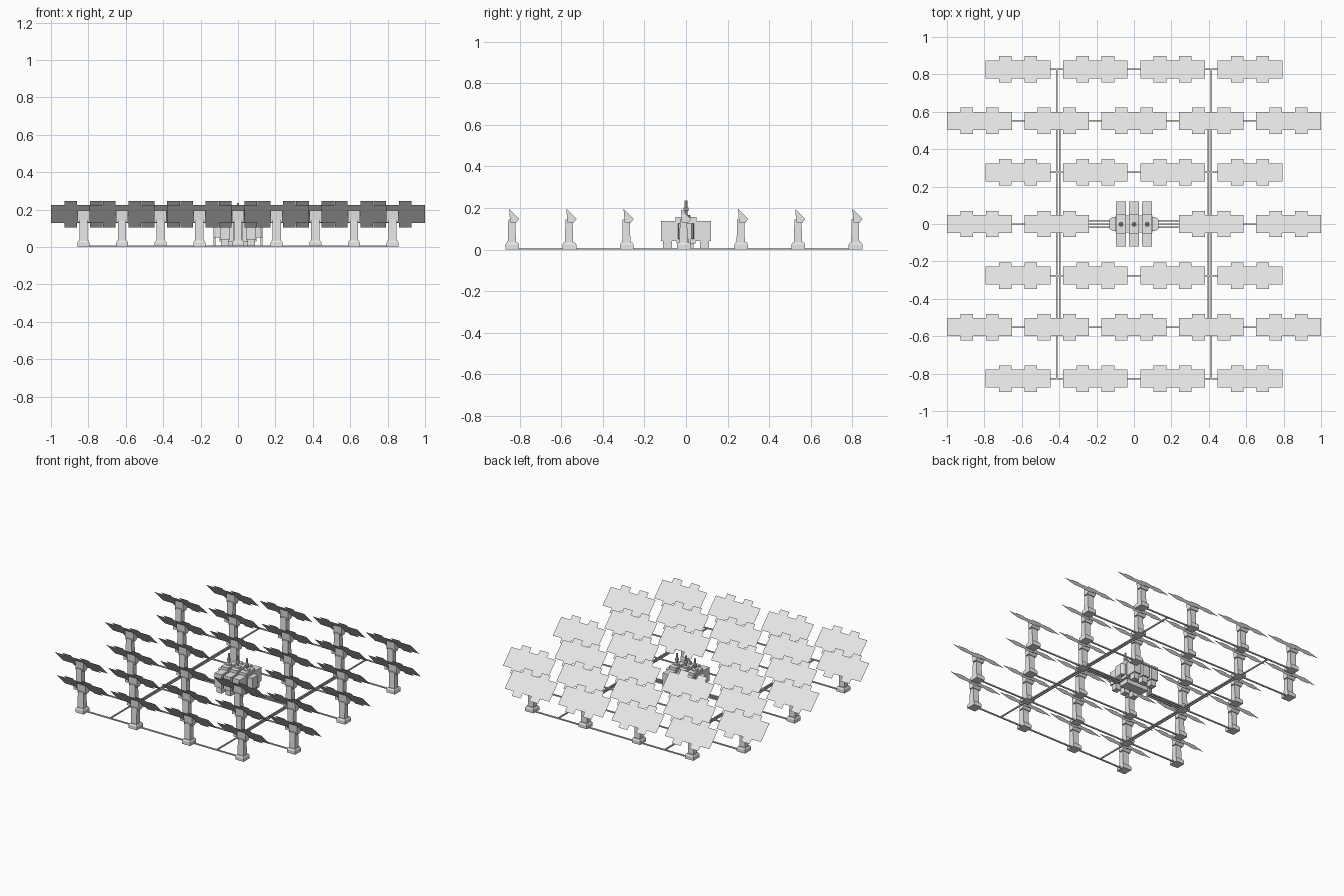
import bpy
from math import cos, sin, pi
from mathutils import Vector

if "Cube" in bpy.data.objects:
    bpy.data.objects.remove(bpy.data.objects["Cube"])

grey = bpy.data.materials.new("light grey")
grey.use_nodes = True
grey.diffuse_color = (0.8, 0.8, 0.8, 1)
grey.node_tree.nodes["Principled BSDF"].inputs["Base Color"].default_value = (0.8, 0.8, 0.8, 1)


def make_mesh(name, verts, faces):
    mesh = bpy.data.meshes.new(name)
    mesh.from_pydata(verts, [], faces)
    mesh.materials.append(grey)
    mesh.update()
    return mesh


def place(name, mesh, loc=(0, 0, 0)):
    ob = bpy.data.objects.new(name, mesh)
    ob.location = loc
    bpy.context.collection.objects.link(ob)
    return ob


def loft(name, rings):
    """Closed solid through rings with equal point counts."""
    n = len(rings[0])
    verts = [p for ring in rings for p in ring]
    faces = [tuple(reversed(range(n)))]
    for k in range(len(rings) - 1):
        for i in range(n):
            j = (i + 1) % n
            faces.append((k * n + i, k * n + j, (k + 1) * n + j, (k + 1) * n + i))
    faces.append(tuple(range((len(rings) - 1) * n, len(rings) * n)))
    return make_mesh(name, verts, faces)


def rect(hx, hy, z, cy=0):
    return [(-hx, cy - hy, z), (hx, cy - hy, z), (hx, cy + hy, z), (-hx, cy + hy, z)]


def box(name, x, y, z):
    c = ((x[0] + x[1]) / 2, (y[0] + y[1]) / 2, 0)
    hx, hy = (x[1] - x[0]) / 2, (y[1] - y[0]) / 2
    return place(name, loft(name, [rect(hx, hy, z[0]), rect(hx, hy, z[1])]), c)


def lathe(name, profile, sides=8):
    return loft(name, [[(r * cos(2 * pi * i / sides), r * sin(2 * pi * i / sides), z)
                        for i in range(sides)] for r, z in profile])


def cable(name, a, b, r=0.004):
    """Straight square cable between two points on the ground."""
    a, b = Vector(a), Vector(b)
    lo = [min(p, q) - r for p, q in zip(a, b)]
    hi = [max(p, q) + r for p, q in zip(a, b)]
    return box(name, (lo[0], hi[0]), (lo[1], hi[1]), (0, 2 * r))


# Notched panel outline, one sheet tilted 45 degrees towards the back
edge = [(-0.173, 0.067), (-0.102, 0.067), (-0.102, 0.1), (-0.034, 0.1), (-0.034, 0.067)]
top = edge + [(-u, v) for u, v in reversed(edge)]
outline = top + [(u, -v) for u, v in reversed(top)]
s = 0.5 ** 0.5
panel_mesh = make_mesh("panel", [(u, v * s, -v * s) for u, v in outline],
                       [tuple(reversed(range(len(outline))))])
if panel_mesh.polygons[0].normal.z < 0:
    panel_mesh.flip_normals()

# Stand: footing, post and wedge bracket
foot_mesh = loft("footing", [rect(0.032, 0.033, 0), rect(0.032, 0.033, 0.024), rect(0.026, 0.027, 0.034)])
post_mesh = loft("post", [rect(0.022, 0.02, 0.03, -0.002), rect(0.022, 0.017, 0.145, -0.002)])
side = [(-0.02, 0.13), (0.01, 0.13), (0.024, 0.147), (-0.025, 0.196)]
bracket_mesh = loft("bracket", [[(x, y, z) for y, z in side] for x in (-0.032, 0.032)])

pitch_x, pitch_y = 0.4133, 0.2755
for row in range(-3, 4):
    y = row * pitch_y
    if row % 2:
        columns = [-1.5, -0.5, 0.5, 1.5]
    else:
        columns = [-2, -1, 0, 1, 2]
    if row == 0:
        columns.remove(0)
    # Outer and middle rows have different counts
    for c in columns:
        x = c * pitch_x
        place("panel", panel_mesh, (x, y, 0.176))
        place("footing", foot_mesh, (x, y - 0.01, 0))
        place("post", post_mesh, (x, y - 0.01, 0))
        place("bracket", bracket_mesh, (x, y, 0))
    if row:
        cable("row_cable", (columns[0] * pitch_x, y, 0), (columns[-1] * pitch_x, y, 0))

# Trunk cables running to the central station
for sx in (-1, 1):
    cable("middle_row_cable", (sx * 0.13, 0, 0), (sx * 2 * pitch_x, 0, 0))
    for sy in (-1, 1):
        cable("outer_trunk", (sx * 0.413, sy * 0.02, 0), (sx * 0.413, sy * 3 * pitch_y, 0))
        cable("inner_trunk", (sx * 0.397, sy * 0.01, 0), (sx * 0.397, sy * 2 * pitch_y, 0))
        cable("feed_cable", (sx * 0.13, sy * 0.018, 0), (sx * 0.413, sy * 0.018, 0))
    # Risers and end housing
    for y in (-0.018, 0, 0.018):
        box("riser", (sx * 0.126 - 0.005, sx * 0.126 + 0.005), (y - 0.005, y + 0.005), (0, 0.06))
    cap = [[(sx * x, y, z) for y, z in ((-h, 0.05), (h, 0.05), (h, 0.125), (-h, 0.125))]
           for x, h in ((0.095, 0.038), (0.118, 0.036), (0.132, 0.026))]
    place("end_housing", loft("end_housing", cap if sx > 0 else cap[::-1]))

# Central station body
box("station_body", (-0.1, 0.1), (-0.045, 0.045), (0.03, 0.14))
box("station_base", (-0.085, 0.085), (-0.035, 0.035), (0, 0.03))
insulator = lathe("insulator", [(0.021, 0.155), (0.021, 0.165), (0.008, 0.168), (0.008, 0.185),
                                (0.013, 0.188), (0.013, 0.2), (0.008, 0.203), (0.006, 0.236)])
for x in (-0.07, 0, 0.07):
    box("module_top", (x - 0.027, x + 0.027), (-0.05, 0.05), (0.13, 0.157))
    place("insulator", insulator, (x, 0, 0))
    for sy in (-1, 1):
        near, far = sorted((sy * 0.045, sy * 0.12))
        box("radiator", (x - 0.027, x + 0.027), (near, far), (0.04, 0.137))
        near, far = sorted((sy * 0.068, sy * 0.11))
        box("radiator_foot", (x - 0.02, x + 0.02), (near, far), (0, 0.04))
